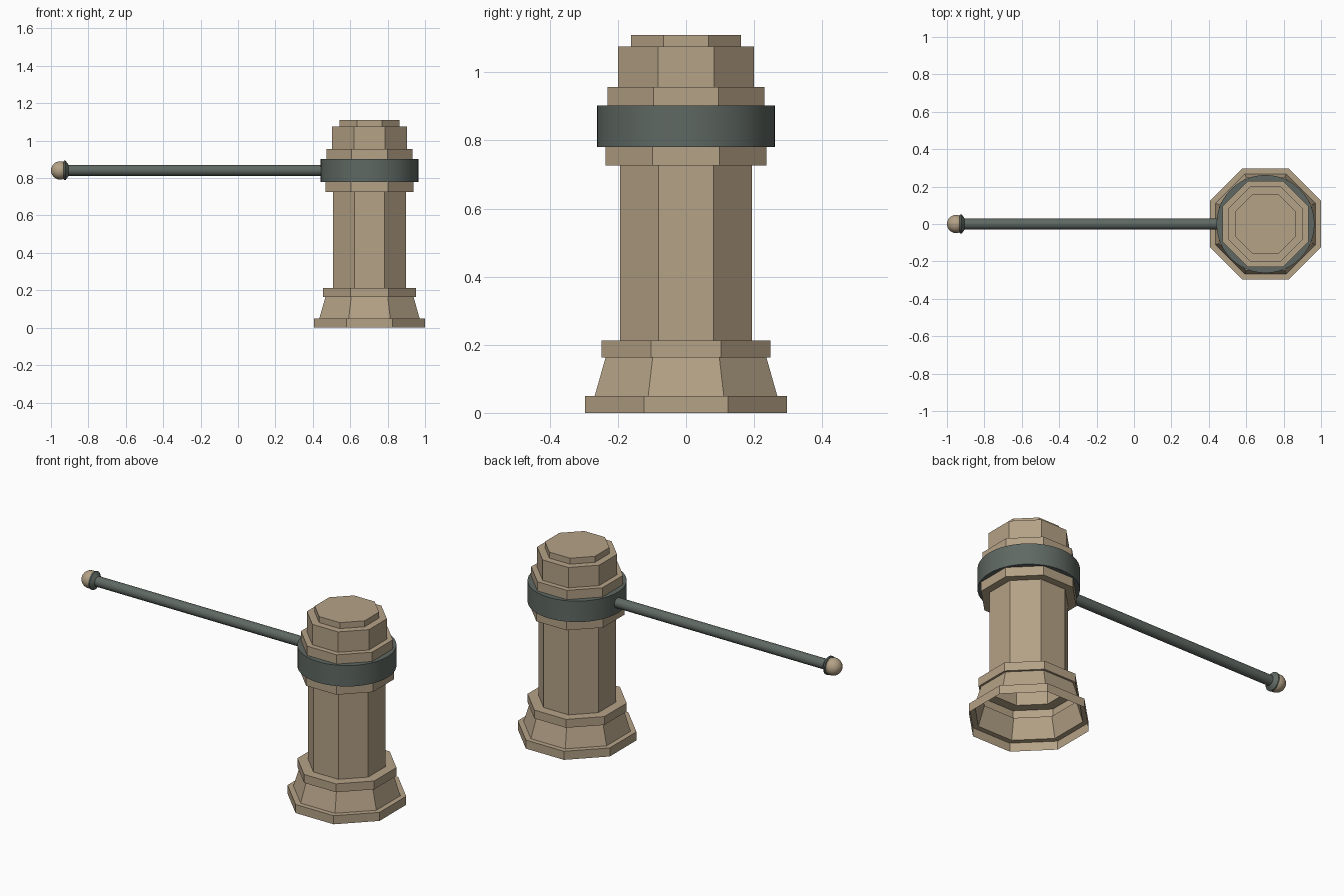
import bpy, bmesh, math
from mathutils import Matrix

if "Cube" in bpy.data.objects:
    bpy.data.objects.remove(bpy.data.objects["Cube"])

CX = 0.703      # post axis
ARM_Z = 0.841   # arm height


def material(name, col):
    m = bpy.data.materials.new(name)
    m.diffuse_color = (*col, 1)
    m.use_nodes = True
    m.node_tree.nodes["Principled BSDF"].inputs["Base Color"].default_value = m.diffuse_color
    return m


stone = material("tan stone", (0.46, 0.36, 0.24))
iron = material("grey green metal", (0.115, 0.14, 0.125))


def lathe(name, profile, sides, mat, matrix, flats=False, cap_end=False, closed=False, smooth=False):
    """Revolve (radius, height) points around local z; flats=True treats radius as apothem."""
    bm = bmesh.new()
    k = 1 / math.cos(math.pi / sides) if flats else 1
    off = math.pi / sides if flats else 0
    rings = []
    for r, z in profile:
        rings.append([bm.verts.new((r * k * math.cos(off + 2 * math.pi * i / sides),
                                    r * k * math.sin(off + 2 * math.pi * i / sides), z))
                      for i in range(sides)])
    pairs = list(zip(rings, rings[1:]))
    if closed:
        pairs.append((rings[-1], rings[0]))
    for a, b in pairs:
        for i in range(sides):
            j = (i + 1) % sides
            bm.faces.new((a[i], a[j], b[j], b[i]))
    if cap_end:
        bm.faces.new(rings[-1])
    bm.transform(matrix)
    me = bpy.data.meshes.new(name)
    bm.to_mesh(me)
    bm.free()
    me.materials.append(mat)
    ob = bpy.data.objects.new(name, me)
    bpy.context.collection.objects.link(ob)
    if smooth:
        bpy.context.view_layer.objects.active = ob
        ob.select_set(True)
        bpy.ops.object.shade_smooth_by_angle(angle=math.radians(35))
        ob.select_set(False)
    return ob


post = Matrix.Translation((CX, 0, 0))
# local z points along -x, starting at x = 0
arm = Matrix.Translation((0, 0, ARM_Z)) @ Matrix.Rotation(-math.pi / 2, 4, 'Y')

# octagonal post: hollow shell, open underneath
lathe("post", [(0.297, 0), (0.297, 0.05), (0.268, 0.05), (0.236, 0.163),
               (0.248, 0.163), (0.248, 0.212), (0.194, 0.212), (0.194, 0.726),
               (0.236, 0.726), (0.236, 0.80), (0.23, 0.88), (0.23, 0.956),
               (0.2, 0.956), (0.2, 1.075), (0.161, 1.075), (0.161, 1.11)],
      8, stone, post, flats=True, cap_end=True)

# round metal band
lathe("band", [(0.225, 0.78), (0.262, 0.78), (0.262, 0.902), (0.225, 0.902)],
      48, iron, post, closed=True, smooth=True)

# horizontal rod with flared end socket
lathe("arm_rod", [(0.029, -0.46), (0.029, 0.905), (0.052, 0.922), (0.052, 0.93), (0.044, 0.935)],
      24, iron, arm, cap_end=True, smooth=True)

# ball tip
bpy.ops.mesh.primitive_uv_sphere_add(segments=24, ring_count=12, radius=0.049,
                                     location=(-0.951, 0, ARM_Z), rotation=(0, math.pi / 2, 0))
ball = bpy.context.object
ball.name = "arm_ball"
ball.data.materials.append(stone)
bpy.ops.object.shade_smooth()
